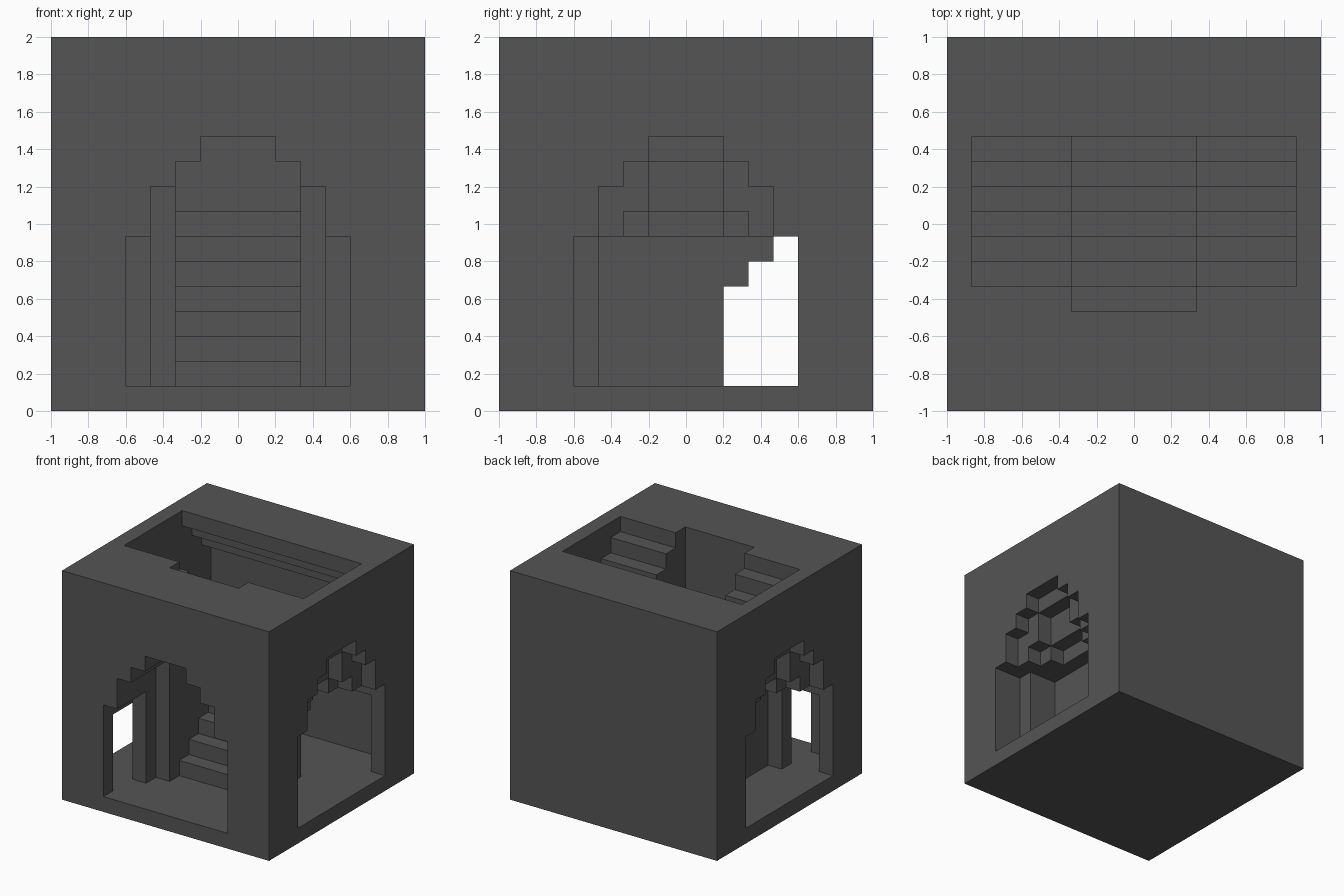
import bpy
import bmesh
from itertools import product

N = 15                 # cells per side
CELL = 2 / N

old = bpy.data.objects.get("Cube")
if old:
    bpy.data.objects.remove(old, do_unlink=True)

solid = set(product(range(N), repeat=3))


def carve(x0, x1, y0, y1, z0, z1):
    """Hollow out a box of cells."""
    solid.difference_update(product(range(x0, x1), range(y0, y1), range(z0, z1)))


def carve_both(x0, x1, y0, y1, z0, z1):
    """Hollow out a box and its left-right mirror."""
    carve(x0, x1, y0, y1, z0, z1)
    carve(N - x1, N - x0, y0, y1, z0, z1)


# stepped upper part of the arches: (inset from the side, height)
ARCH = [(4, 9), (5, 10), (6, 11)]

# front porch with stepped vault
carve(3, 12, 0, 2, 1, 7)
carve(3, 11, 2, 3, 1, 7)
carve(4, 11, 3, 4, 1, 7)
for inset, top in ARCH:
    carve(inset, N - inset, 0, 4, 1, top)

# side halls with stepped niches above the doorways
carve_both(0, 1, 3, 12, 1, 7)
carve_both(1, 2, 3, 12, 1, 7)
carve(2, 3, 3, 12, 1, 7)
carve_both(2, 4, 4, 12, 1, 7)
for inset, top in ARCH:
    carve_both(0, 1, inset, N - inset, 1, top)
carve_both(1, 2, 6, 9, 7, 10)
carve_both(1, 2, 5, 10, 7, 8)
carve_both(2, 3, 6, 9, 7, 8)

# corner passage between porch and side hall
carve(1, 3, 1, 3, 1, 6)

# back hall and the space under the stairs
carve(1, 14, 12, 14, 1, 6)
for y in range(9, 12):
    carve(4, 11, y, y + 1, 1, y - 4)

# central stair shaft, rising to the back and open to the roof
carve(5, 10, 4, 5, 1, N)
for y in range(5, 11):
    carve(5, 10, y, y + 1, y - 3, N)

# twin upper flights, rising back to the front
for y in range(5, 11):
    carve_both(1, 5, y, y + 1, 19 - y, N)

# landing with stepped ceiling
for y in range(11, 14):
    carve(1, 14, y, y + 1, 8, 25 - y)

# skin of the remaining solid
bm = bmesh.new()
corners = {}


def corner(p):
    if p not in corners:
        corners[p] = bm.verts.new(((p[0] - N / 2) * CELL, (p[1] - N / 2) * CELL, p[2] * CELL))
    return corners[p]


for cell in sorted(solid):
    for axis in range(3):
        for side in (0, 1):
            near = list(cell)
            near[axis] += 2 * side - 1
            if tuple(near) in solid:
                continue
            u, v = (axis + 1) % 3, (axis + 2) % 3
            loop = []
            for du, dv in ((0, 0), (1, 0), (1, 1), (0, 1)):
                p = list(cell)
                p[axis] += side
                p[u] += du
                p[v] += dv
                loop.append(corner(tuple(p)))
            bm.faces.new(loop if side else loop[::-1])

mesh = bpy.data.meshes.new("stair_block")
bm.to_mesh(mesh)
bm.free()
block = bpy.data.objects.new("stair_block", mesh)
bpy.context.scene.collection.objects.link(block)

# dark grey stone
stone = bpy.data.materials.new("dark grey stone")
stone.use_nodes = True
color = (0.09, 0.09, 0.09, 1)
stone.diffuse_color = color
for node in stone.node_tree.nodes:
    if node.type == "BSDF_PRINCIPLED":
        node.inputs["Base Color"].default_value = color
mesh.materials.append(stone)
